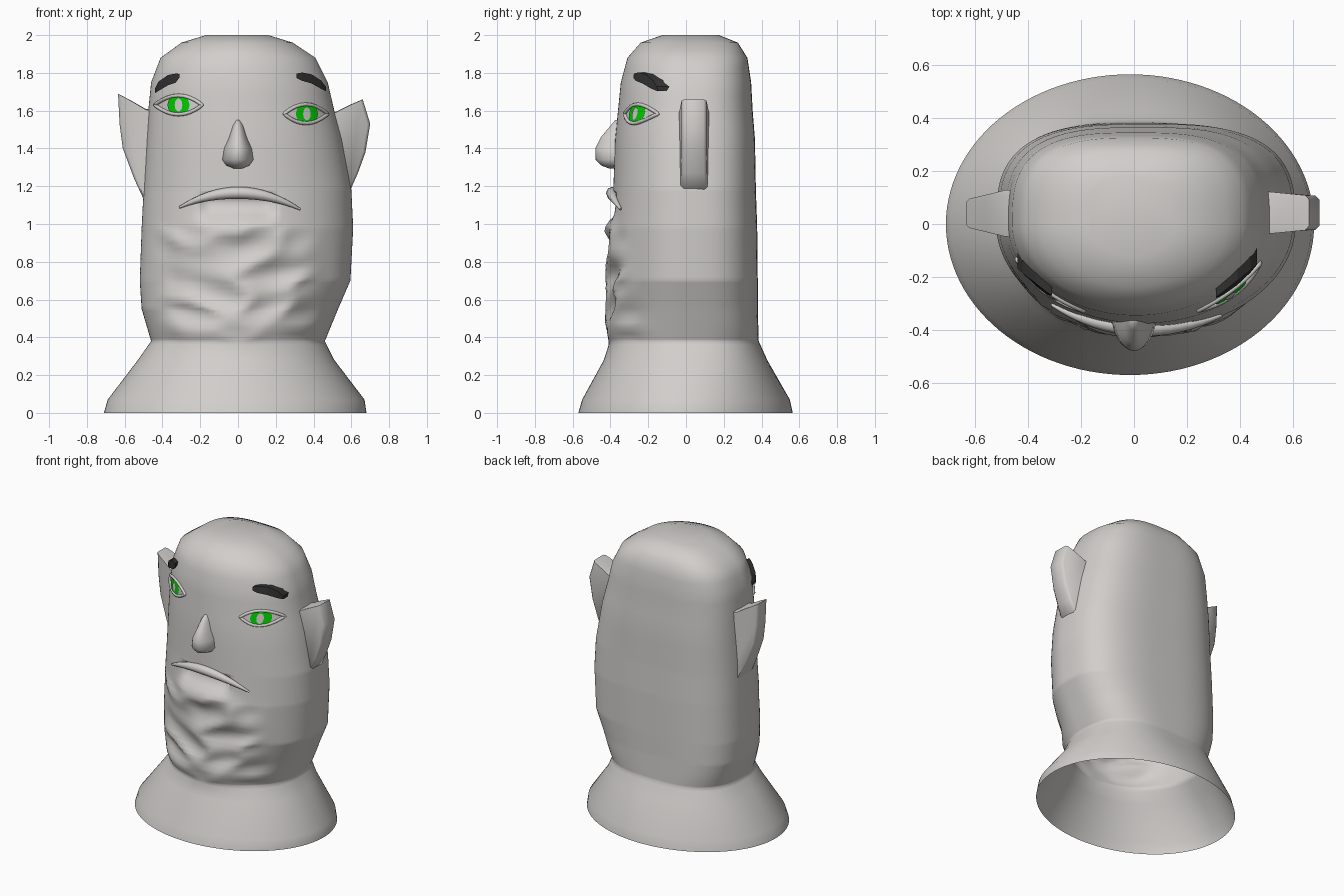
import bpy, bmesh, math
from mathutils import Vector, noise

if "Cube" in bpy.data.objects:
    bpy.data.objects.remove(bpy.data.objects["Cube"])


def material(name, rgb):
    m = bpy.data.materials.new(name)
    m.diffuse_color = (*rgb, 1)
    m.use_nodes = True
    m.node_tree.nodes["Principled BSDF"].inputs["Base Color"].default_value = m.diffuse_color
    return m


CLAY = material("clay grey", (0.64, 0.62, 0.60))
GREEN = material("iris green", (0.0, 0.6, 0.0))
DARK = material("brow charcoal", (0.03, 0.03, 0.03))


def loft(name, rings, mat, cap_start=True, cap_end=True, angle=60):
    """Skin a list of equal-length closed rings."""
    bm = bmesh.new()
    rows = [[bm.verts.new(p) for p in r] for r in rings]
    n = len(rows[0])
    for a, b in zip(rows, rows[1:]):
        for i in range(n):
            j = (i + 1) % n
            bm.faces.new((a[i], a[j], b[j], b[i]))
    if cap_start:
        bm.faces.new(rows[0][::-1])
    if cap_end:
        bm.faces.new(rows[-1])
    bmesh.ops.recalc_face_normals(bm, faces=bm.faces)
    me = bpy.data.meshes.new(name)
    bm.to_mesh(me)
    bm.free()
    ob = bpy.data.objects.new(name, me)
    bpy.context.collection.objects.link(ob)
    me.materials.append(mat)
    bpy.ops.object.select_all(action='DESELECT')
    ob.select_set(True)
    bpy.context.view_layer.objects.active = ob
    if angle:
        bpy.ops.object.shade_smooth_by_angle(angle=math.radians(angle))
    return ob


# Head profile: height, left x, right x, front depth, back depth
PROFILE = [(0, -.71, .68, .57, .565), (.07, -.69, .67, .55, .55), (.28, -.53, .51, .435, .43),
           (.38, -.46, .46, .40, .385), (.55, -.51, .53, .40, .38), (.70, -.52, .595, .40, .38),
           (.98, -.51, .61, .40, .377), (1.18, -.50, .60, .385, .37), (1.45, -.485, .55, .375, .365),
           (1.60, -.475, .51, .36, .353), (1.75, -.46, .475, .345, .345), (1.88, -.41, .41, .31, .325),
           (1.96, -.30, .29, .24, .275), (2.0, -.17, .16, .125, .175)]


def section(z):
    for p, q in zip(PROFILE, PROFILE[1:]):
        if z <= q[0] + 1e-6:
            t = (z - p[0]) / (q[0] - p[0])
            return [a + (b - a) * t for a, b in zip(p, q)][1:]
    return PROFILE[-1][1:]


def surf(x, z, off=0.0):
    """Point on the front of the head, lifted by off."""
    xl, xr, f, _ = section(z)
    c, a = (xl + xr) / 2, (xr - xl) / 2 + off
    u = max(-1, min(1, (x - c) / a))
    return Vector((c + a * u, -(f + off) * math.sqrt(1 - u * u), z))


def step(a, b, v):
    t = max(0, min(1, (v - a) / (b - a)))
    return t * t * (3 - 2 * t)


def relief(x, z):
    """Outward relief: sagging chin folds and the hollow under the lip."""
    mask = step(.34, .44, z) * (1 - step(.92, 1.02, z)) * (1 - step(.32, .48, abs(x)))
    n = noise.noise(Vector((x * 3.2, z * 7 - abs(x) * 1.5, 4.3)))
    d = mask * (.03 - .075 * abs(n))
    d += .02 * step(.9, 1.0, z) * (1 - step(1.0, 1.06, z)) * (1 - step(.15, .3, abs(x)))
    d -= .05 * step(.99, 1.11, z) * (1 - step(1.13, 1.17, z)) * (1 - step(.16, .21, abs(x)))
    return d


# Head and flared neck, open underneath
rows = sorted({p[0] for p in PROFILE} | {round(.03 * i, 2) for i in range(12, 43)} | {1.35, 1.53, 1.68, 1.82, 1.92})
N = 112
rings = []
for z in rows:
    xl, xr, f, b = section(z)
    c, a = (xl + xr) / 2, (xr - xl) / 2
    e = 2 / (2 + step(.05, .5, z))
    ring = []
    for i in range(N):
        t = 2 * math.pi * i / N
        cs, sn = math.cos(t), math.sin(t)
        if sn > 0:
            ring.append((c + a * math.copysign(abs(cs) ** e, cs), b * sn ** e, z))
        else:
            x = c + a * cs
            ring.append((x, f * sn - (relief(x, z) if sn < -.2 else 0), z))
    rings.append(ring)
loft("head", rings, CLAY, cap_start=False, angle=70)

# Nose: half rounds stacked up the face
nose = [(1.55, .012, .375), (1.52, .03, .40), (1.46, .048, .45), (1.40, .075, .48),
        (1.34, .085, .478), (1.31, .065, .45), (1.295, .03, .41)]
loft("nose", [[(w * math.cos(t), -.34 - (f - .34) * math.sin(t), z)
               for t in [math.pi * i / 12 for i in range(13)]] for z, w, f in nose], CLAY)


def ear(name, outline, root, y0, y1, pinch):
    """Side outline carried through y, narrowing away from the head."""
    rings = []
    for k, s in ((0, .93), (.12, 1), (.88, 1), (1, .93)):
        ring = []
        for x, z in outline:
            far = min(1, max(0, (abs(x) - .48) / .18))
            y = y0 + (y1 - y0) * k
            y += ((y0 + y1) / 2 - y) * far * pinch
            ring.append((root + (x - root) * s, y, 1.4 + (z - 1.4) * (.6 + .4 * s)))
        rings.append(ring)
    loft(name, rings, CLAY, angle=55)


# Ears
ear("left_ear", [(-.42, 1.6), (-.49, 1.61), (-.56, 1.65), (-.635, 1.69), (-.627, 1.53), (-.61, 1.4),
                 (-.55, 1.24), (-.49, 1.11), (-.42, 1.12)], -.44, -.05, .13, .45)
ear("right_ear", [(.46, 1.58), (.52, 1.595), (.59, 1.63), (.66, 1.66), (.70, 1.53), (.675, 1.38),
                  (.635, 1.27), (.595, 1.18), (.5, 1.15)], .47, -.04, .125, .2)


def tube(name, path, radii, mat, closed=False):
    """Round section swept along a path lying on the face."""
    n, rings = len(path), []
    for i, (p, r) in enumerate(zip(path, radii)):
        a = path[(i - 1) % n if closed else max(i - 1, 0)]
        b = path[(i + 1) % n if closed else min(i + 1, n - 1)]
        d = (b - a).normalized()
        out = Vector((p.x, p.y * 1.6, 0)).normalized()
        side = d.cross(out).normalized()
        rings.append([p + (out * math.cos(t) + side * math.sin(t)) * r
                      for t in [math.pi * k / 4 for k in range(8)]])
    if closed:
        rings.append(rings[0])
    loft(name, rings, mat, not closed, not closed)


# Arched upper lip
lip_x = [-.31 + .64 * i / 16 for i in range(17)]
tube("upper_lip", [surf(x, 1.165 - .8 * x * x, .006) for x in lip_x],
     [.006 + .026 * math.sin(math.pi * i / 16) for i in range(17)], CLAY)


def eye(side, cx, cz, w, h, ix, tilt):
    """Almond rim, clipped iris plate and pale pupil plate."""
    def lid(x):
        return h * max(0, 1 - ((x - cx) / w) ** 2)

    def plate(name, px, pw, ph, off, mat):
        rings = []
        for s in (1, .75, .5, .25, .02):
            ring = []
            for k in range(24):
                t = 2 * math.pi * k / 24
                x = px + pw * s * math.cos(t)
                dz = max(-lid(x), min(lid(x), ph * s * math.sin(t)))
                ring.append(surf(x, cz + dz + tilt * (x - cx), off))
            rings.append(ring)
        loft(name, rings, mat, cap_start=False)

    xs = [cx - w * math.cos(math.pi * i / 12) for i in range(13)]
    top = [surf(x, cz + lid(x) + tilt * (x - cx), .003) for x in xs]
    low = [surf(x, cz - lid(x) + tilt * (x - cx), .003) for x in xs[-2:0:-1]]
    tube(side + "_eye_rim", top + low, [.010] * 24, CLAY, closed=True)
    plate(side + "_iris", ix, .058, .056, .006, GREEN)
    plate(side + "_pupil", ix, .02, .034, .011, CLAY)


eye("left", -.315, 1.63, .125, .05, -.315, 0)
eye("right", .36, 1.583, .115, .05, .365, 0)


# Brows: thin slabs wrapped on the forehead
def brow(name, pts):
    loft(name, [[surf(x, z - h, -.01), surf(x, z - h, .022), surf(x, z + h, .028), surf(x, z + h, -.01)]
                for x, z, h in pts], DARK, angle=0)


brow("left_brow", [(-.44, 1.705, .012), (-.42, 1.73, .025), (-.37, 1.762, .027), (-.33, 1.772, .024), (-.31, 1.785, .01)])
brow("right_brow", [(.31, 1.785, .012), (.34, 1.78, .022), (.39, 1.768, .024), (.44, 1.738, .022), (.465, 1.715, .012)])
